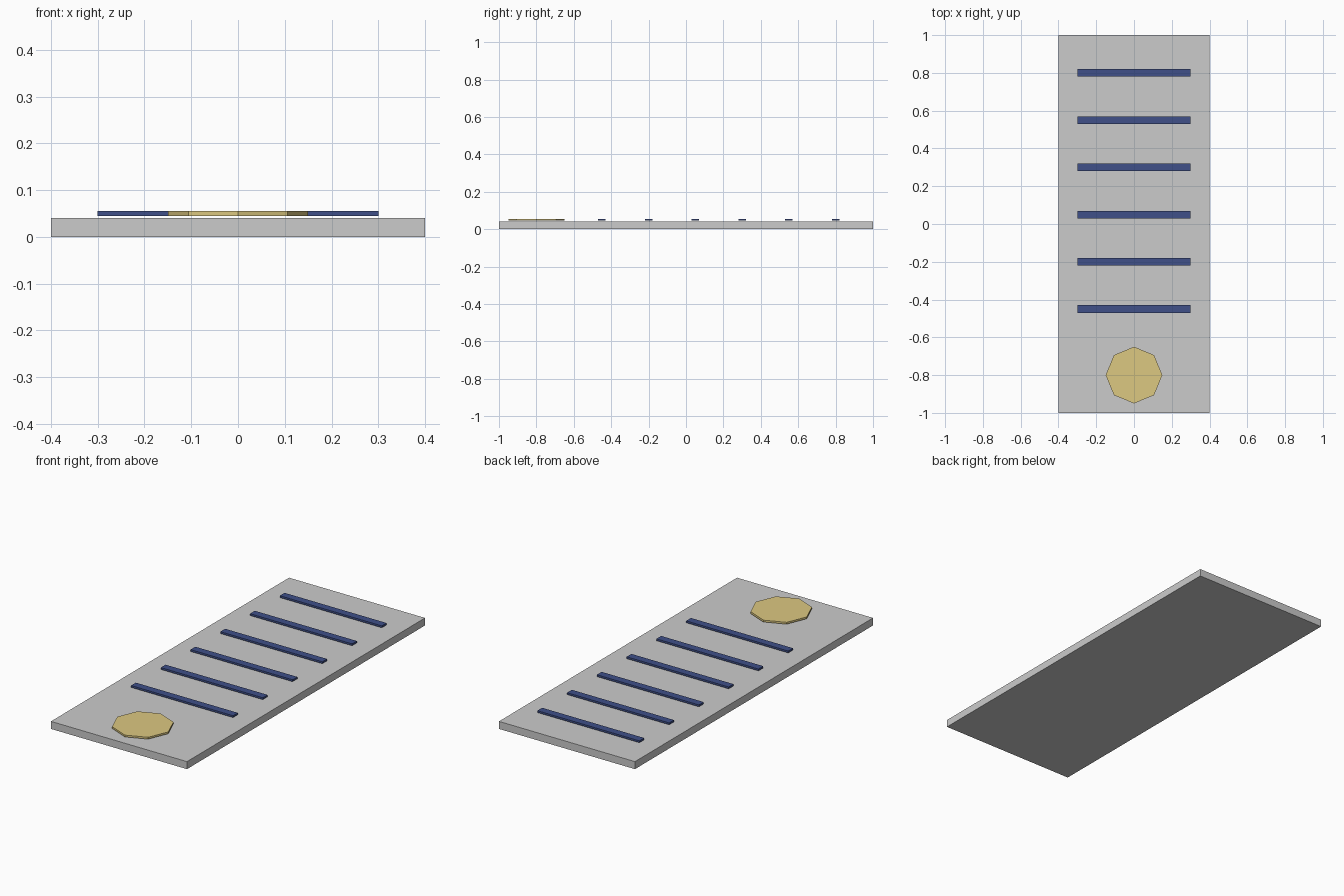
import bpy

if "Cube" in bpy.data.objects:
    bpy.data.objects.remove(bpy.data.objects["Cube"])


def material(name, rgb):
    mat = bpy.data.materials.new(name)
    mat.diffuse_color = (*rgb, 1)
    mat.use_nodes = True
    mat.node_tree.nodes["Principled BSDF"].inputs["Base Color"].default_value = mat.diffuse_color
    return mat


def box(name, size, location, mat=None):
    bpy.ops.mesh.primitive_cube_add(size=1, location=location)
    obj = bpy.context.object
    obj.name = name
    obj.scale = size
    bpy.ops.object.transform_apply(location=False, rotation=False, scale=True)
    if mat:
        obj.data.materials.append(mat)
    return obj


navy = material("navy", (0.05, 0.08, 0.25))
gold = material("gold", (0.72, 0.58, 0.22))

# Base slab
box("base_slab", (0.8, 2.0, 0.04), (0, 0, 0.02))

# Row of raised bars, hovering just above the slab
for i in range(6):
    box(f"bar_{i + 1}", (0.6, 0.04, 0.01), (0, -0.45 + 0.25 * i, 0.05), navy)

# Octagonal disc at the front end
bpy.ops.mesh.primitive_cylinder_add(vertices=8, radius=0.15, depth=0.01,
                                    location=(0, -0.8, 0.05))
disc = bpy.context.object
disc.name = "octagonal_disc"
disc.data.materials.append(gold)
